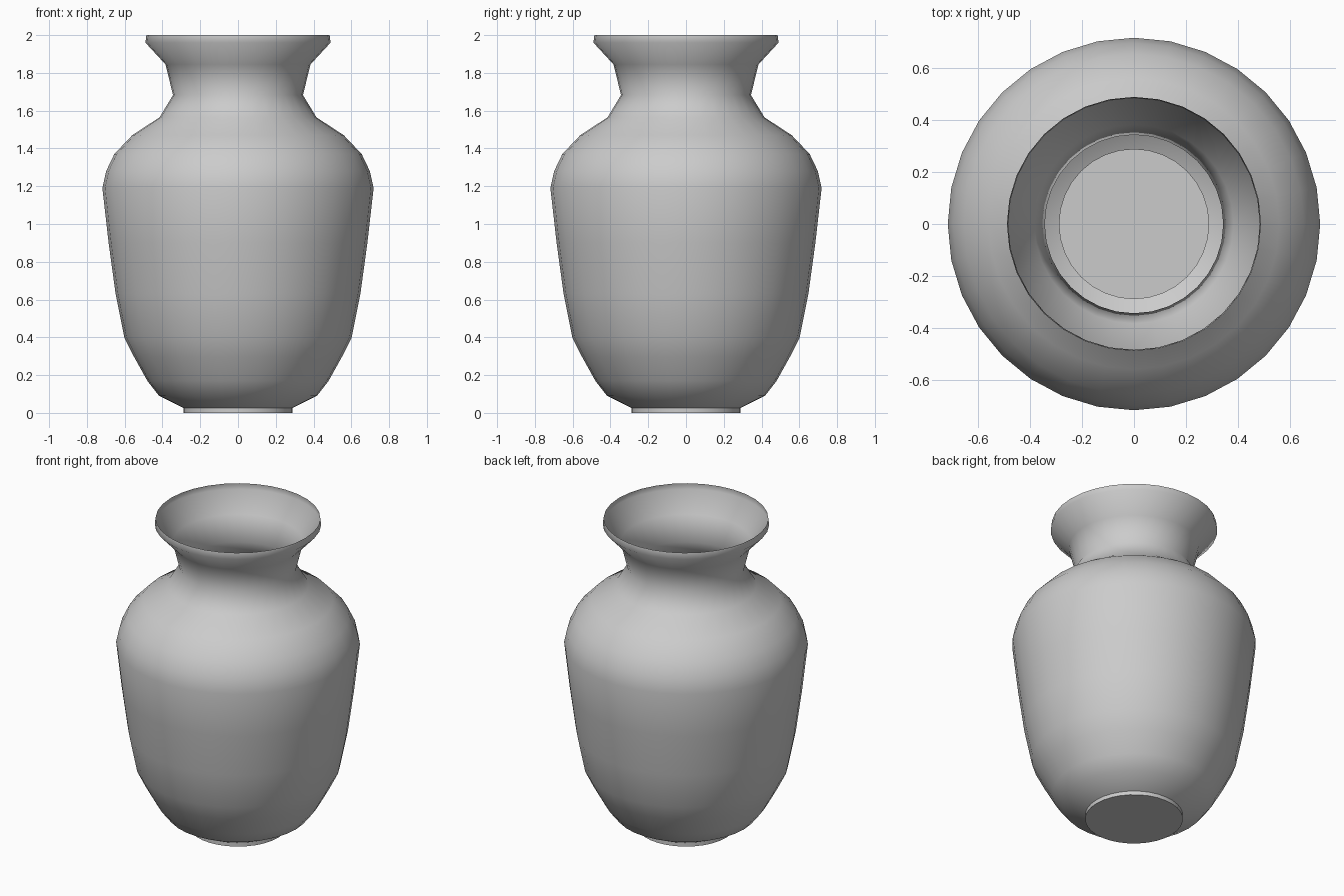
import bpy, bmesh, math

if "Cube" in bpy.data.objects:
    bpy.data.objects.remove(bpy.data.objects["Cube"])

SIDES = 32
# Outer profile of the vase, foot to lip: (radius, height)
PROFILE = [(0.288, 0.0), (0.288, 0.025), (0.418, 0.09), (0.48, 0.17),
           (0.55, 0.296), (0.602, 0.40), (0.648, 0.63), (0.685, 0.90),
           (0.718, 1.19), (0.698, 1.28), (0.655, 1.37), (0.56, 1.47),
           (0.415, 1.565), (0.344, 1.683), (0.384, 1.845),
           (0.49, 1.96), (0.485, 2.0)]


def lathe(name, profile, sides):
    bm = bmesh.new()
    rings = []
    for r, z in profile:
        rings.append([bm.verts.new((r * math.cos(2 * math.pi * i / sides),
                                    r * math.sin(2 * math.pi * i / sides), z))
                      for i in range(sides)])
    # Wall
    for a, b in zip(rings, rings[1:]):
        for i in range(sides):
            j = (i + 1) % sides
            bm.faces.new((a[i], a[j], b[j], b[i]))
    # Closed base, open mouth
    bm.faces.new(rings[0][::-1])
    mesh = bpy.data.meshes.new(name)
    bm.to_mesh(mesh)
    bm.free()
    obj = bpy.data.objects.new(name, mesh)
    bpy.context.collection.objects.link(obj)
    return obj


vase = lathe("vase", PROFILE, SIDES)
bpy.context.view_layer.objects.active = vase
vase.select_set(True)
bpy.ops.object.shade_smooth_by_angle(angle=math.radians(60))
